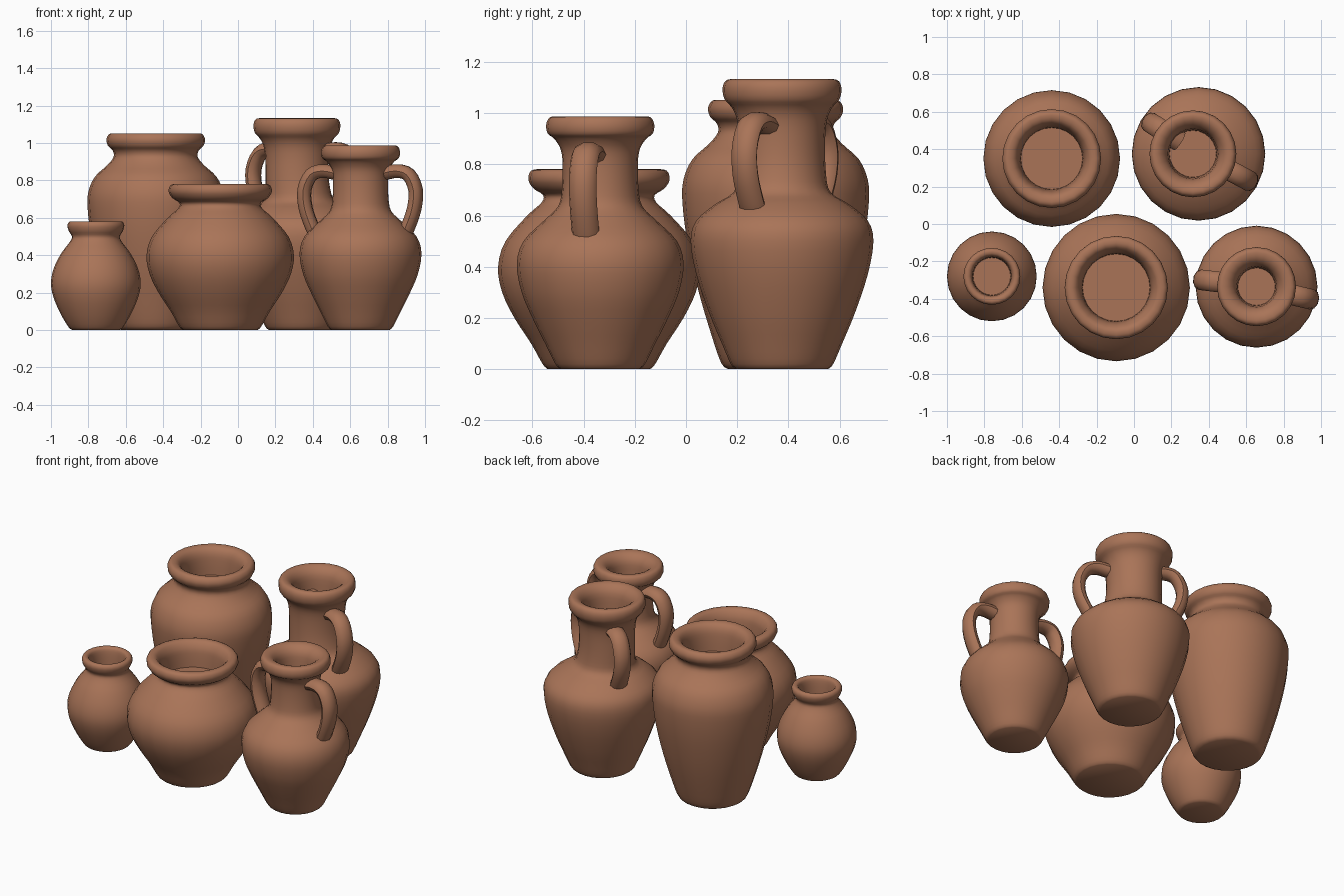
import bpy, bmesh, math
from mathutils import Vector

if "Cube" in bpy.data.objects:
    bpy.data.objects.remove(bpy.data.objects["Cube"])

clay = bpy.data.materials.new("terracotta")
clay.diffuse_color = (0.40, 0.175, 0.097, 1)
clay.use_nodes = True
clay.node_tree.nodes["Principled BSDF"].inputs["Base Color"].default_value = clay.diffuse_color


def spline(points, steps=3):
    """Smooth a short list of 2D points with a Catmull-Rom curve."""
    p = [Vector(q) for q in points]
    p = [2 * p[0] - p[1]] + p + [2 * p[-1] - p[-2]]
    out = []
    for a, b, c, d in zip(p, p[1:], p[2:], p[3:]):
        for i in range(steps):
            t = i / steps
            out.append(0.5 * (2 * b + (c - a) * t + (2 * a - 5 * b + 4 * c - d) * t**2
                              + (3 * b - a - 3 * c + d) * t**3))
    return out + [p[-2]]


def bridge(bm, rings):
    for r0, r1 in zip(rings, rings[1:]):
        n = len(r0)
        for i in range(n):
            j = (i + 1) % n
            bm.faces.new((r0[i], r0[j], r1[j], r1[i]))
    bm.faces.new(rings[0][::-1])
    bm.faces.new(rings[-1])


def finish(bm, name, center):
    bmesh.ops.recalc_face_normals(bm, faces=bm.faces)
    mesh = bpy.data.meshes.new(name)
    bm.to_mesh(mesh)
    bm.free()
    mesh.materials.append(clay)
    ob = bpy.data.objects.new(name, mesh)
    ob.location = (center[0], center[1], 0)
    bpy.context.collection.objects.link(ob)
    bpy.ops.object.select_all(action='DESELECT')
    ob.select_set(True)
    bpy.context.view_layer.objects.active = ob
    bpy.ops.object.shade_smooth_by_angle(angle=math.radians(50))


def jar(name, center, profile, lean=0.0, sides=24):
    """Turned vessel; the neck may lean sideways along x."""
    pts = spline(profile)
    top = max(p.y for p in pts)
    bm = bmesh.new()
    rings = []
    for r, z in pts:
        t = min(max((z / top - 0.45) / 0.3, 0), 1)
        dx = lean * t * t * (3 - 2 * t)
        rings.append([bm.verts.new((dx + r * math.cos(k * math.tau / sides),
                                    r * math.sin(k * math.tau / sides), max(z, 0)))
                      for k in range(sides)])
    bridge(bm, rings)
    finish(bm, name, center)


def handle(name, center, angle, path, width=0.055, thick=0.038, sides=10):
    """Oval strap swept along a path of (radius, height)."""
    pts = spline(path)
    a = math.radians(angle)
    out = Vector((math.cos(a), math.sin(a), 0))
    side = Vector((-math.sin(a), math.cos(a), 0))
    up = Vector((0, 0, 1))
    bm = bmesh.new()
    rings = []
    for i, p in enumerate(pts):
        d = (pts[min(i + 1, len(pts) - 1)] - pts[max(i - 1, 0)]).normalized()
        normal = out * -d.y + up * d.x
        mid = out * p.x + up * p.y
        rings.append([bm.verts.new(mid + side * width * math.cos(k * math.tau / sides)
                                   + normal * thick * math.sin(k * math.tau / sides))
                      for k in range(sides)])
    bridge(bm, rings)
    finish(bm, name, center)


# Tall wide-mouthed jar at the back left
jar("tall_jar", (-0.44, 0.35), [
    (.185, 0), (.21, .02), (.24, .1), (.30, .3), (.345, .5), (.364, .65), (.36, .74),
    (.325, .82), (.26, .88), (.225, .925), (.23, .96), (.255, .985), (.264, 1.02),
    (.245, 1.05), (.205, 1.045), (.18, 1.01), (.17, .95), (.165, .88)])

# Round pot at the front centre
jar("round_pot", (-0.095, -0.34), [
    (.20, 0), (.22, .02), (.265, .1), (.33, .2), (.378, .3), (.394, .4), (.365, .5),
    (.28, .6), (.225, .65), (.218, .68), (.255, .705), (.276, .74), (.265, .775),
    (.225, .778), (.195, .74), (.185, .69), (.18, .62)])

# Small jar at the front left
jar("small_jar", (-0.76, -0.28), [
    (.125, 0), (.145, .015), (.185, .08), (.225, .17), (.24, .25), (.225, .33),
    (.185, .41), (.14, .47), (.128, .5), (.145, .53), (.152, .56), (.14, .58),
    (.115, .575), (.105, .54), (.10, .46)])

# Two-handled jugs: back right and front right
back, front = (0.345, 0.375), (0.655, -0.335)
jar("back_jug", back, [
    (.18, 0), (.20, .02), (.235, .1), (.285, .22), (.335, .37), (.357, .5), (.335, .58),
    (.26, .645), (.19, .69), (.172, .76), (.168, .88), (.175, .97), (.195, 1.02),
    (.225, 1.055), (.232, 1.1), (.215, 1.13), (.175, 1.125), (.14, 1.08), (.13, .99),
    (.125, .9)], lean=-0.03)
jar("front_jug", front, [
    (.155, 0), (.175, .02), (.215, .1), (.265, .2), (.307, .3), (.326, .41), (.30, .5),
    (.22, .58), (.165, .635), (.15, .7), (.147, .8), (.155, .86), (.18, .9),
    (.205, .92), (.211, .955), (.195, .985), (.15, .98), (.115, .94), (.105, .87),
    (.10, .79)])

back_path = [(.12, .95), (.20, .968), (.27, .945), (.312, .86), (.305, .76),
             (.26, .66), (.22, .60)]
front_path = [(.12, .835), (.20, .85), (.265, .83), (.302, .75), (.295, .65),
              (.26, .55), (.225, .48)]
handle("back_jug_left_handle", back, 147, back_path)
handle("back_jug_right_handle", back, -28, back_path)
handle("front_jug_left_handle", front, 173, front_path)
handle("front_jug_right_handle", front, -13, front_path)
